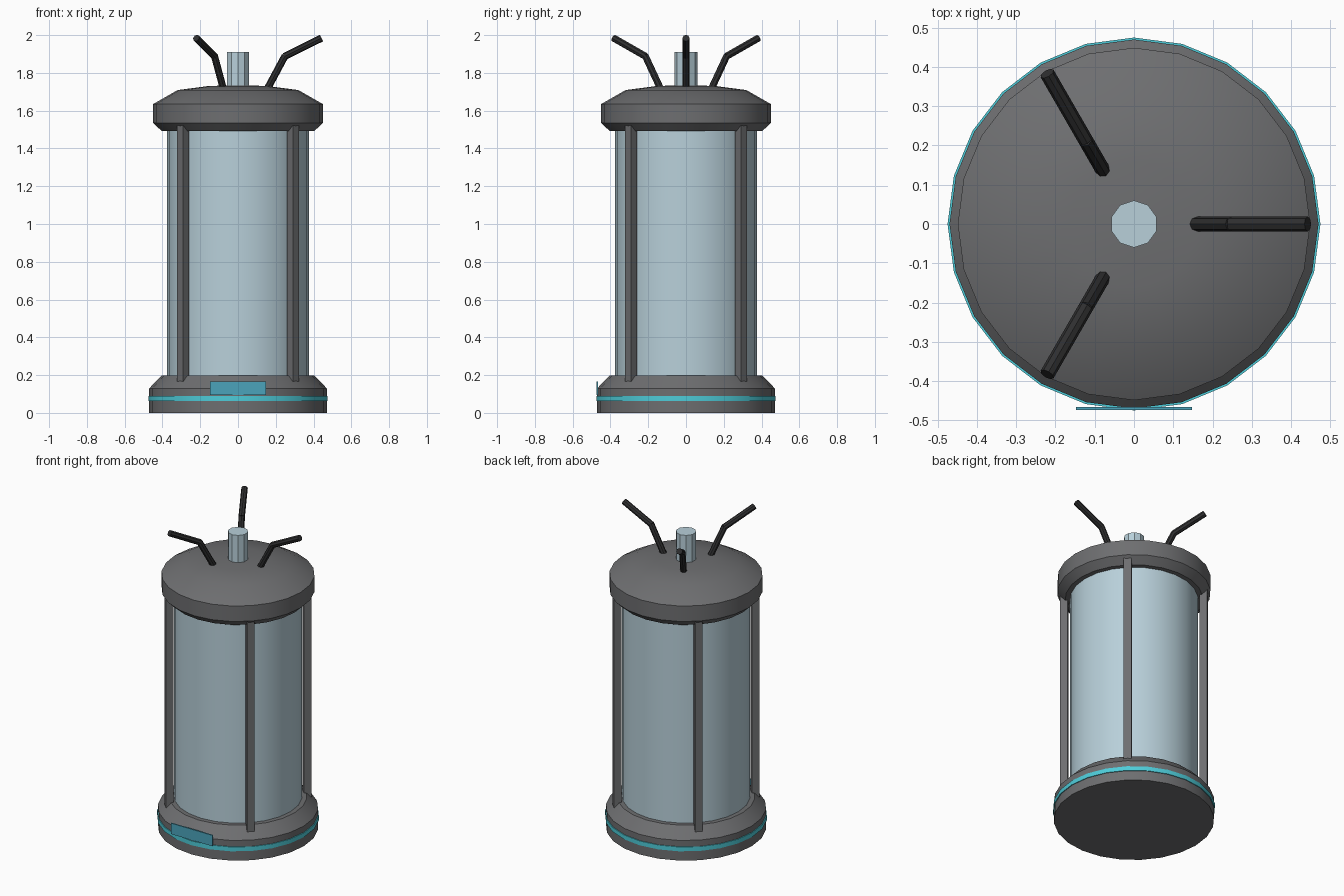
import bpy, bmesh, math
from mathutils import Vector, Matrix

if "Cube" in bpy.data.objects:
    bpy.data.objects.remove(bpy.data.objects["Cube"])


def material(name, rgb):
    m = bpy.data.materials.new(name)
    m.diffuse_color = (*rgb, 1)
    m.use_nodes = True
    m.node_tree.nodes["Principled BSDF"].inputs["Base Color"].default_value = m.diffuse_color
    return m


GREY = material("grey metal", (0.155, 0.157, 0.163))
DARK = material("dark rod", (0.028, 0.028, 0.029))
GLASS = material("pale blue glass", (0.48, 0.63, 0.70))
TEAL = material("bright teal", (0.075, 0.60, 0.69))
PLATE = material("deep teal", (0.07, 0.37, 0.50))


def finish(name, bm, mat, smooth=True):
    bmesh.ops.recalc_face_normals(bm, faces=bm.faces)
    me = bpy.data.meshes.new(name)
    bm.to_mesh(me)
    bm.free()
    me.materials.append(mat)
    ob = bpy.data.objects.new(name, me)
    bpy.context.collection.objects.link(ob)
    if smooth:
        bpy.ops.object.select_all(action='DESELECT')
        ob.select_set(True)
        bpy.context.view_layer.objects.active = ob
        bpy.ops.object.shade_smooth_by_angle(angle=math.radians(30))
    return ob


def lathe(name, profile, mat, sides=24, smooth=True):
    """Turn (radius, z) points about the z axis and close both ends."""
    bm = bmesh.new()
    rings = []
    for r, z in profile:
        rings.append([bm.verts.new((r * math.sin(a), r * math.cos(a), z))
                      for a in (i * math.tau / sides for i in range(sides))])
    for low, high in zip(rings, rings[1:]):
        for i in range(sides):
            j = (i + 1) % sides
            bm.faces.new((low[i], low[j], high[j], high[i]))
    bm.faces.new(rings[0])
    bm.faces.new(rings[-1])
    return finish(name, bm, mat, smooth)


def box(name, centre, size, mat, turn=0.0):
    bm = bmesh.new()
    bmesh.ops.create_cube(bm, size=1, matrix=Matrix.Rotation(turn, 4, 'Z')
                          @ Matrix.Translation(centre) @ Matrix.Diagonal((*size, 1)))
    return finish(name, bm, mat, False)


# Base, with its glowing band and the front plate
lathe("base", [(0.47, 0), (0.47, 0.13), (0.404, 0.198)], GREY)
lathe("base_band", [(0.475, 0.062), (0.475, 0.09)], TEAL)
box("front_plate", (0, -0.470, 0.13), (0.296, 0.008, 0.07), PLATE)

# Glass body and lid
lathe("glass_body", [(0.375, 0.19), (0.375, 1.51)], GLASS)
lathe("lid", [(0.404, 1.492), (0.449, 1.535), (0.449, 1.635), (0.32, 1.709),
              (0.16, 1.73), (0.01, 1.736)], GREY)

# Four upright struts on the diagonals
for k in range(4):
    box(f"strut_{k + 1}", (0.41, 0, 0.835), (0.045, 0.045, 1.39), GREY,
        math.radians(45 + 90 * k))

# Central stem
lathe("stem", [(0.06, 1.70), (0.06, 1.91)], GLASS, sides=10, smooth=False)

# Three bent prongs around the stem
PATH = [Vector((0.155, 0, 1.715)), Vector((0.248, 0, 1.888)), Vector((0.44, 0, 1.983))]
for k in range(3):
    bm = bmesh.new()
    for a, b in zip(PATH, PATH[1:]):
        d = b - a
        place = (Matrix.Rotation(k * math.tau / 3, 4, 'Z') @ Matrix.Translation((a + b) / 2)
                 @ Matrix.Rotation(math.atan2(d.x, d.z), 4, 'Y'))
        bmesh.ops.create_cone(bm, cap_ends=True, segments=8, radius1=0.019,
                              radius2=0.019, depth=d.length + 0.006, matrix=place)
    finish(f"prong_{k + 1}", bm, DARK, False)
